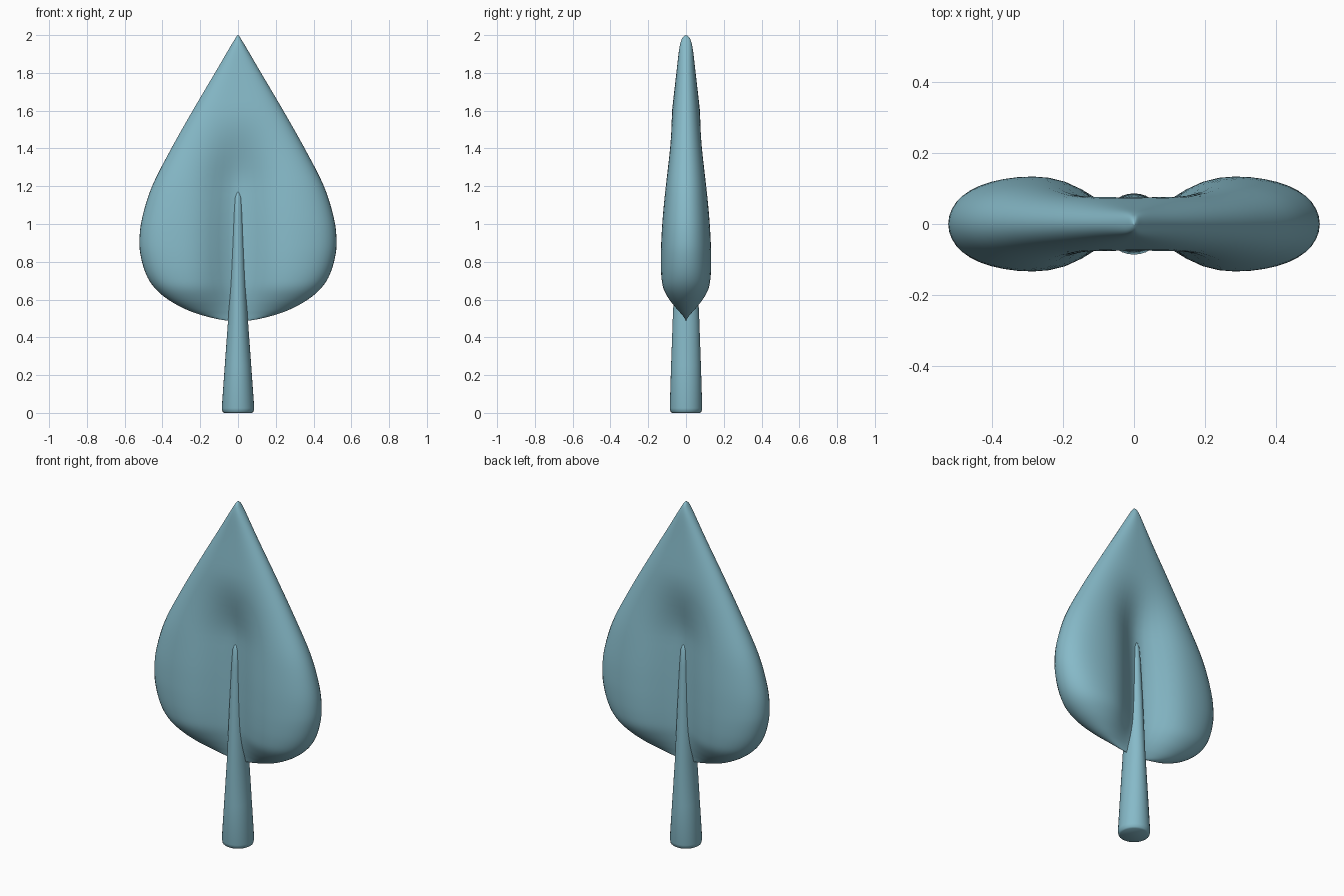
import bpy
import bmesh
from math import cos, sin, pi, exp, sqrt, copysign

if "Cube" in bpy.data.objects:
    bpy.data.objects.remove(bpy.data.objects["Cube"], do_unlink=True)

teal = bpy.data.materials.new("soft_teal")
teal.use_nodes = True
teal.diffuse_color = (0.24, 0.49, 0.58, 1)
teal.node_tree.nodes["Principled BSDF"].inputs["Base Color"].default_value = teal.diffuse_color


def smooth_profile(rows, steps):
    """Catmull-Rom curve through rows of (height, half width, half depth)."""
    pts = [rows[0]] + rows + [rows[-1]]
    result = []
    for p0, p1, p2, p3 in zip(pts, pts[1:], pts[2:], pts[3:]):
        for i in range(steps):
            f = i / steps
            result.append([
                b + 0.5 * f * (c - a + f * (2 * a - 5 * b + 4 * c - d + f * (3 * (b - c) + d - a)))
                for a, b, c, d in zip(p0, p1, p2, p3)])
    return result + [rows[-1]]


def loft(name, rows, section, sides, sharp=60):
    """Skin horizontal rings; section gives the point for one ring and angle."""
    bm = bmesh.new()
    rings = [[bm.verts.new(section(row, 2 * pi * i / sides)) for i in range(sides)]
             for row in rows]
    for low, high in zip(rings, rings[1:]):
        for i in range(sides):
            j = (i + 1) % sides
            bm.faces.new((low[i], low[j], high[j], high[i]))
    bm.faces.new(rings[0][::-1])
    bm.faces.new(rings[-1])
    mesh = bpy.data.meshes.new(name)
    bm.to_mesh(mesh)
    bm.free()
    mesh.materials.append(teal)
    obj = bpy.data.objects.new(name, mesh)
    bpy.context.collection.objects.link(obj)
    bpy.ops.object.select_all(action="DESELECT")
    obj.select_set(True)
    bpy.context.view_layer.objects.active = obj
    bpy.ops.object.shade_smooth_by_angle(angle=sharp * pi / 180)
    return obj


def crown_section(row, angle):
    """Thick rounded rim with a valley along the middle that fades upward."""
    z, w, t = row
    u = cos(angle)
    x = w * u
    fade = min(1, max(0, (1.62 - z) / 0.42))
    valley = 0.8 * fade * fade * (3 - 2 * fade) * exp(-(x / 0.15) ** 2)
    power = 2.5 + 2.5 * min(1, max(0, (2 - z) / 0.8))
    rim = sqrt(max(0, 1 - abs(u) ** power))
    return x, copysign(t * rim * (1 - valley), sin(angle)), z


def stem_section(row, angle):
    z, w, t = row
    return w * cos(angle), t * sin(angle), z


# Leaf-shaped crown: height, half width, half thickness
crown = [(0.485, 0.02, 0.004), (0.495, 0.1, 0.014), (0.52, 0.2, 0.035), (0.55, 0.28, 0.062),
         (0.6, 0.37, 0.1), (0.66, 0.44, 0.13), (0.73, 0.485, 0.139), (0.82, 0.513, 0.14),
         (0.91, 0.522, 0.137), (1.03, 0.508, 0.13), (1.2, 0.455, 0.115), (1.4, 0.353, 0.095),
         (1.6, 0.24, 0.074), (1.8, 0.122, 0.051), (1.92, 0.052, 0.037), (1.97, 0.022, 0.026),
         (1.99, 0.01, 0.015), (2.0, 0.002, 0.002)]
loft("leaf_crown", smooth_profile(crown, 4), crown_section, 64, 80)

# Tapered stem ending as a ridge in the valley
stem = [(0, 0.074, 0.074), (0.006, 0.082, 0.082), (0.025, 0.086, 0.086), (0.25, 0.07, 0.079),
        (0.5, 0.052, 0.07), (0.8, 0.04, 0.057), (1.05, 0.029, 0.043), (1.14, 0.024, 0.035),
        (1.17, 0.015, 0.024), (1.18, 0.004, 0.008)]
loft("stem", stem, stem_section, 32)
